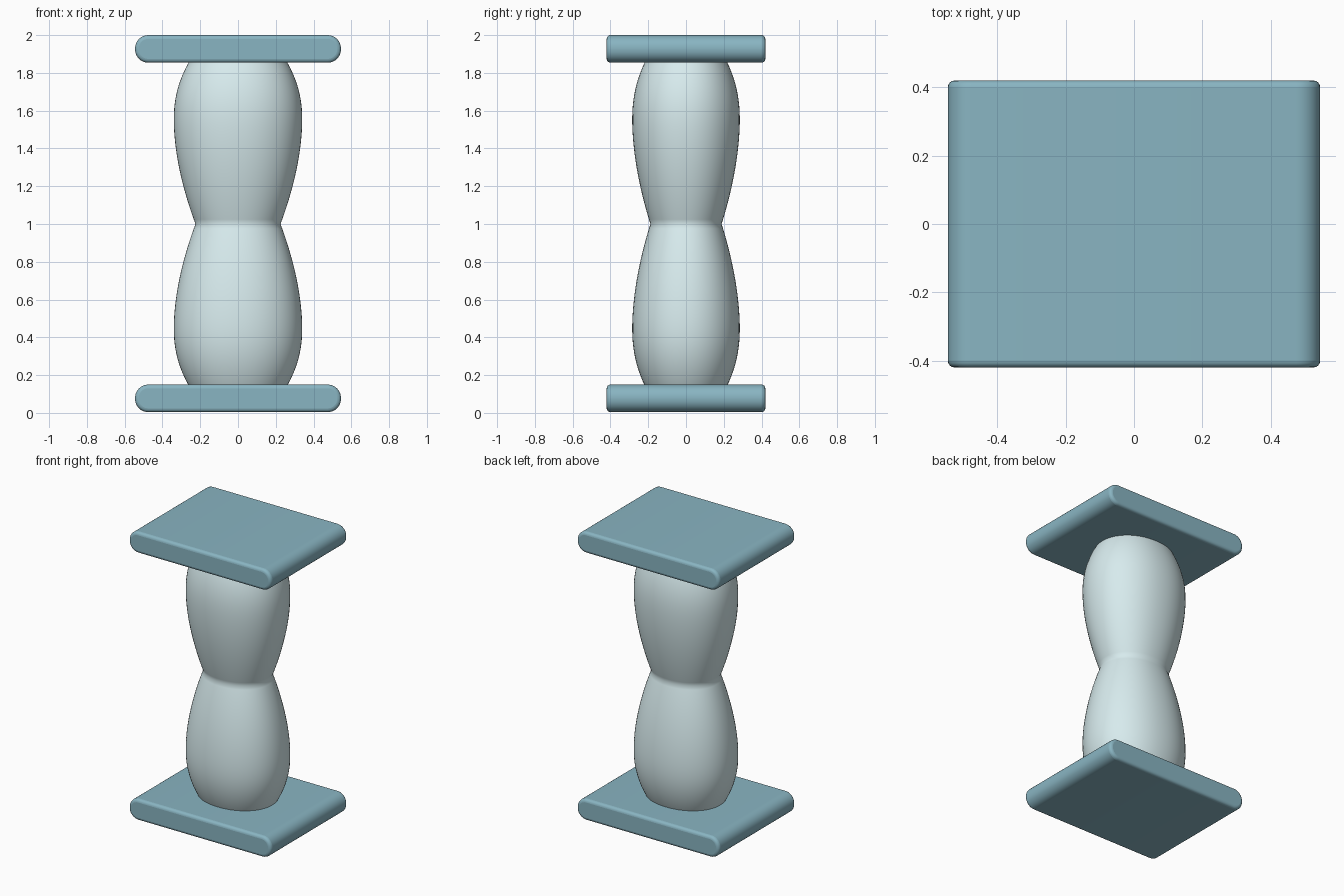
import bpy, bmesh
from math import cos, sin, pi, copysign, radians

if "Cube" in bpy.data.objects:
    bpy.data.objects.remove(bpy.data.objects["Cube"])


def material(name, color):
    m = bpy.data.materials.new(name)
    m.diffuse_color = color
    m.use_nodes = True
    m.node_tree.nodes["Principled BSDF"].inputs["Base Color"].default_value = m.diffuse_color
    return m


def finish(name, bm, mat):
    bmesh.ops.recalc_face_normals(bm, faces=bm.faces[:])
    me = bpy.data.meshes.new(name)
    bm.to_mesh(me)
    bm.free()
    me.materials.append(mat)
    ob = bpy.data.objects.new(name, me)
    bpy.context.collection.objects.link(ob)
    for p in me.polygons:
        p.use_smooth = True
    return ob


def smooth_by_angle(ob, angle):
    bpy.ops.object.select_all(action='DESELECT')
    bpy.context.view_layer.objects.active = ob
    ob.select_set(True)
    bpy.ops.object.shade_smooth_by_angle(angle=radians(angle))


frame_mat = material("blue_frame", (0.25, 0.46, 0.54, 1))
glass_mat = material("pale_glass", (0.68, 0.83, 0.85, 1))


# End plates: rounded profile run front to back, with softened front and back rims
def plate(name, z):
    hx, hy, hz, r, n = 0.545, 0.42, 0.073, 0.07, 8
    bm = bmesh.new()
    verts = []
    for k, (sx, sz) in enumerate([(1, 1), (-1, 1), (-1, -1), (1, -1)]):
        for i in range(n + 1):
            a = (k + i / n) * pi / 2
            verts.append(bm.verts.new((sx * (hx - r) + r * cos(a), -hy,
                                       z + sz * (hz - r) + r * sin(a))))
    face = bm.faces.new(verts)
    ext = bmesh.ops.extrude_face_region(bm, geom=[face], use_keep_orig=True)
    new = [g for g in ext["geom"] if isinstance(g, bmesh.types.BMVert)]
    bmesh.ops.translate(bm, verts=new, vec=(0, 2 * hy, 0))
    ob = finish(name, bm, frame_mat)
    bev = ob.modifiers.new("rim", 'BEVEL')
    bev.width = 0.02
    bev.segments = 4
    bev.limit_method = 'ANGLE'
    bev.angle_limit = radians(45)
    smooth_by_angle(ob, 40)


plate("bottom_plate", 0.077)
plate("top_plate", 1.927)


# Glass: oval rings following a bulb profile, mirrored about the neck at z = 1
def bulb_radius(z):
    z = min(z, 2 - z)
    if z > 0.45:
        return 0.34 - 0.115 * ((z - 0.45) / 0.55) ** 1.8
    return 0.34 - 0.076 * ((0.45 - z) / 0.3) ** 2.2


def superpow(v):
    return copysign(abs(v) ** (2 / 2.12), v)


bm = bmesh.new()
sides, steps, z0 = 64, 72, 0.12
rings = []
for j in range(steps + 1):
    z = z0 + (2 - 2 * z0) * j / steps
    r = bulb_radius(z)
    rings.append([bm.verts.new((r * superpow(cos(2 * pi * i / sides)),
                                0.838 * r * superpow(sin(2 * pi * i / sides)), z))
                  for i in range(sides)])
for a, b in zip(rings, rings[1:]):
    for i in range(sides):
        k = (i + 1) % sides
        bm.faces.new((a[i], a[k], b[k], b[i]))
bm.faces.new(rings[0])
bm.faces.new(rings[-1])
smooth_by_angle(finish("glass_bulbs", bm, glass_mat), 60)
